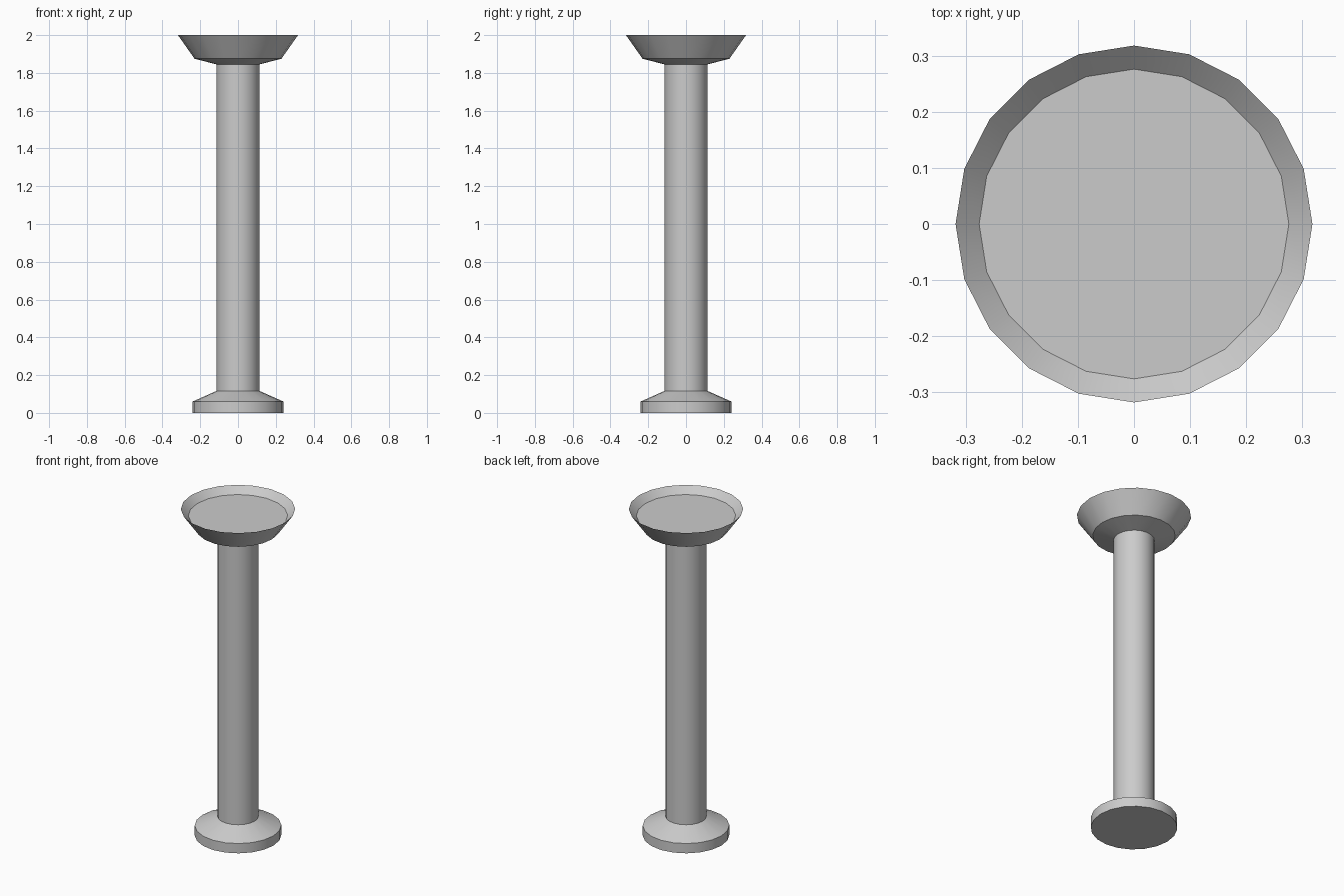
import bpy, bmesh
from math import cos, sin, tau, radians

if "Cube" in bpy.data.objects:
    bpy.data.objects.remove(bpy.data.objects["Cube"])

SIDES = 20


def lathe(name, profile):
    """Revolve (radius, z) points around z and cap both ends."""
    bm = bmesh.new()
    rings = [[bm.verts.new((r * cos(tau * i / SIDES), r * sin(tau * i / SIDES), z))
              for i in range(SIDES)] for r, z in profile]
    for low, high in zip(rings, rings[1:]):
        for i in range(SIDES):
            j = (i + 1) % SIDES
            bm.faces.new((low[i], low[j], high[j], high[i]))
    bm.faces.new(rings[0][::-1])
    bm.faces.new(rings[-1])
    mesh = bpy.data.meshes.new(name)
    bm.to_mesh(mesh)
    bm.free()
    obj = bpy.data.objects.new(name, mesh)
    bpy.context.collection.objects.link(obj)
    bpy.ops.object.select_all(action='DESELECT')
    obj.select_set(True)
    bpy.context.view_layer.objects.active = obj
    bpy.ops.object.shade_smooth_by_angle(angle=radians(20))
    return obj


# Pedestal: foot, sloped collar, shaft, flared cup and its recessed floor
lathe("pedestal", [
    (0.241, 0.0), (0.241, 0.06),      # foot
    (0.114, 0.116), (0.114, 1.845),   # collar and shaft
    (0.23, 1.875), (0.318, 2.0),      # flared cup
    (0.276, 1.96),                    # inner wall down to the floor
])
